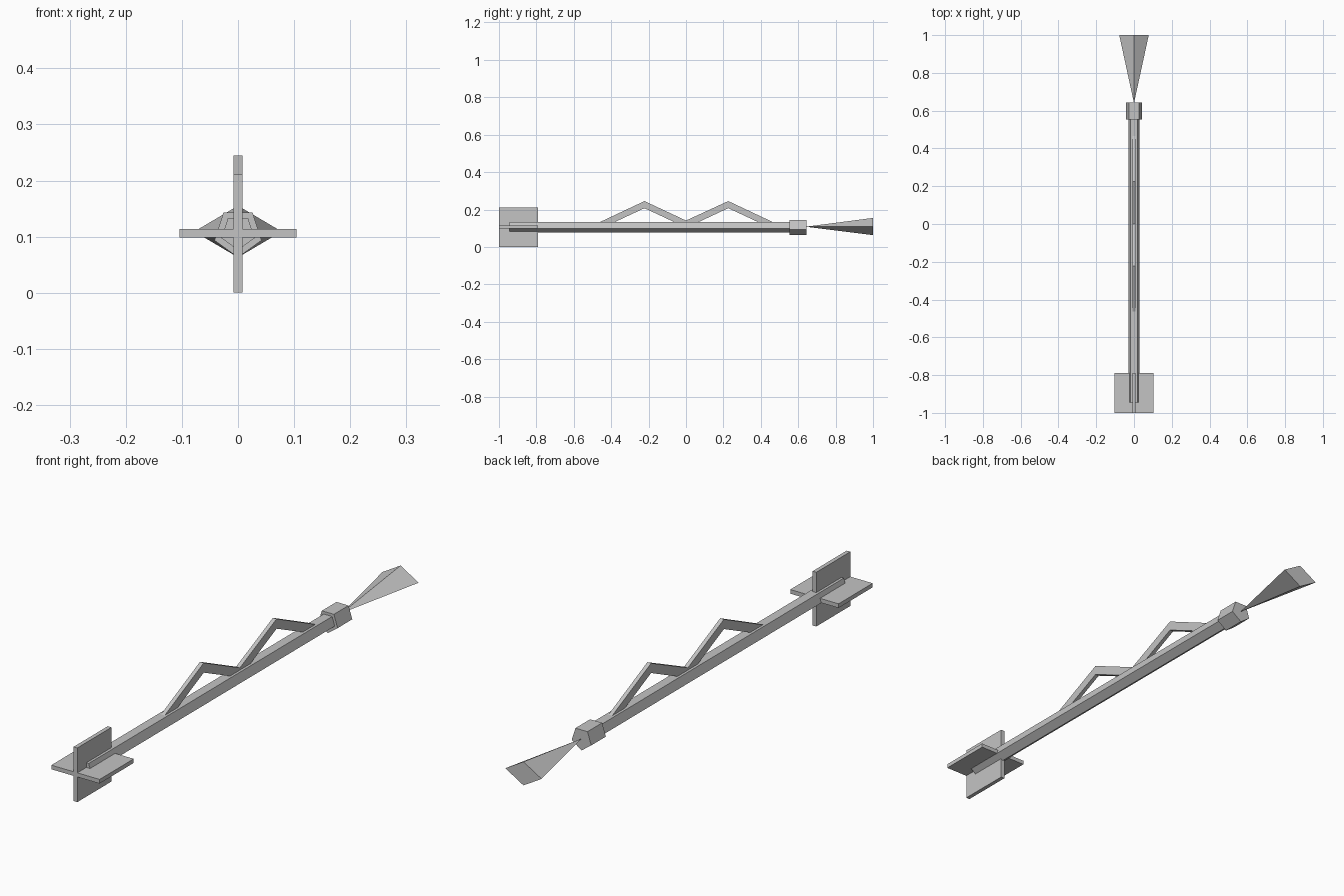
import bpy
import bmesh
from math import sin, cos, radians
from mathutils import Vector

cube = bpy.data.objects.get("Cube")
if cube:
    bpy.data.objects.remove(cube, do_unlink=True)

AXIS_Z = 0.107

# Single plain grey
grey = bpy.data.materials.new("plain_grey")
grey.use_nodes = True
colour = (0.55, 0.55, 0.55, 1)
grey.diffuse_color = colour
grey.node_tree.nodes["Principled BSDF"].inputs["Base Color"].default_value = colour


def finish(name, bm):
    bmesh.ops.recalc_face_normals(bm, faces=bm.faces)
    mesh = bpy.data.meshes.new(name)
    bm.to_mesh(mesh)
    bm.free()
    mesh.materials.append(grey)
    obj = bpy.data.objects.new(name, mesh)
    bpy.context.collection.objects.link(obj)
    return obj


def extrude_profile(name, points, offset):
    """Extrude a flat outline along the offset vector into a solid."""
    bm = bmesh.new()
    face = bm.faces.new([bm.verts.new(p) for p in points])
    result = bmesh.ops.extrude_face_region(bm, geom=[face], use_keep_orig=True)
    moved = [v for v in result["geom"] if isinstance(v, bmesh.types.BMVert)]
    bmesh.ops.translate(bm, verts=moved, vec=Vector(offset))
    return finish(name, bm)


def pentagon_bar(name, radius, y0, y1):
    """Five-sided bar along y with a flat top and an edge below."""
    angles = [radians(-90 + 72 * i) for i in range(5)]
    ring = [(radius * cos(a), y0, AXIS_Z + radius * sin(a)) for a in angles]
    return extrude_profile(name, ring, (0, y1 - y0, 0))


def plate(name, half_x, z0, z1, y0, y1):
    ring = [(-half_x, y0, z0), (half_x, y0, z0), (half_x, y0, z1), (-half_x, y0, z1)]
    return extrude_profile(name, ring, (0, y1 - y0, 0))


# Shaft and collar
pentagon_bar("shaft", 0.031, -0.945, 0.6)
pentagon_bar("collar", 0.0442, 0.553, 0.643)

# Crossed fins at the front end
plate("horizontal_fin", 0.104, 0.098, 0.114, -1.0, -0.79)
plate("vertical_fin", 0.008, 0.0, 0.211, -1.0, -0.79)

# Zigzag handle, its feet sunk in the shaft
outline = [(-0.477, 0.125), (-0.222, 0.245), (0, 0.141), (0.226, 0.245), (0.481, 0.125),
           (0.402, 0.125), (0.226, 0.207), (0.05, 0.125), (-0.046, 0.125),
           (-0.222, 0.207), (-0.398, 0.125)]
extrude_profile("zigzag_handle", [(-0.008, y, z) for y, z in outline], (0.016, 0, 0))

# Four-sided flared tail, narrowing to a point at the collar
bm = bmesh.new()
tip = bm.verts.new((0, 0.64, AXIS_Z + 0.001))
rim = [bm.verts.new((0.078 * x, 1.0, 0.109 + 0.046 * z))
       for x, z in ((1, 0), (0, 1), (-1, 0), (0, -1))]
bm.faces.new(rim)
for i in range(4):
    bm.faces.new((tip, rim[i], rim[(i + 1) % 4]))
finish("flared_tail", bm)
